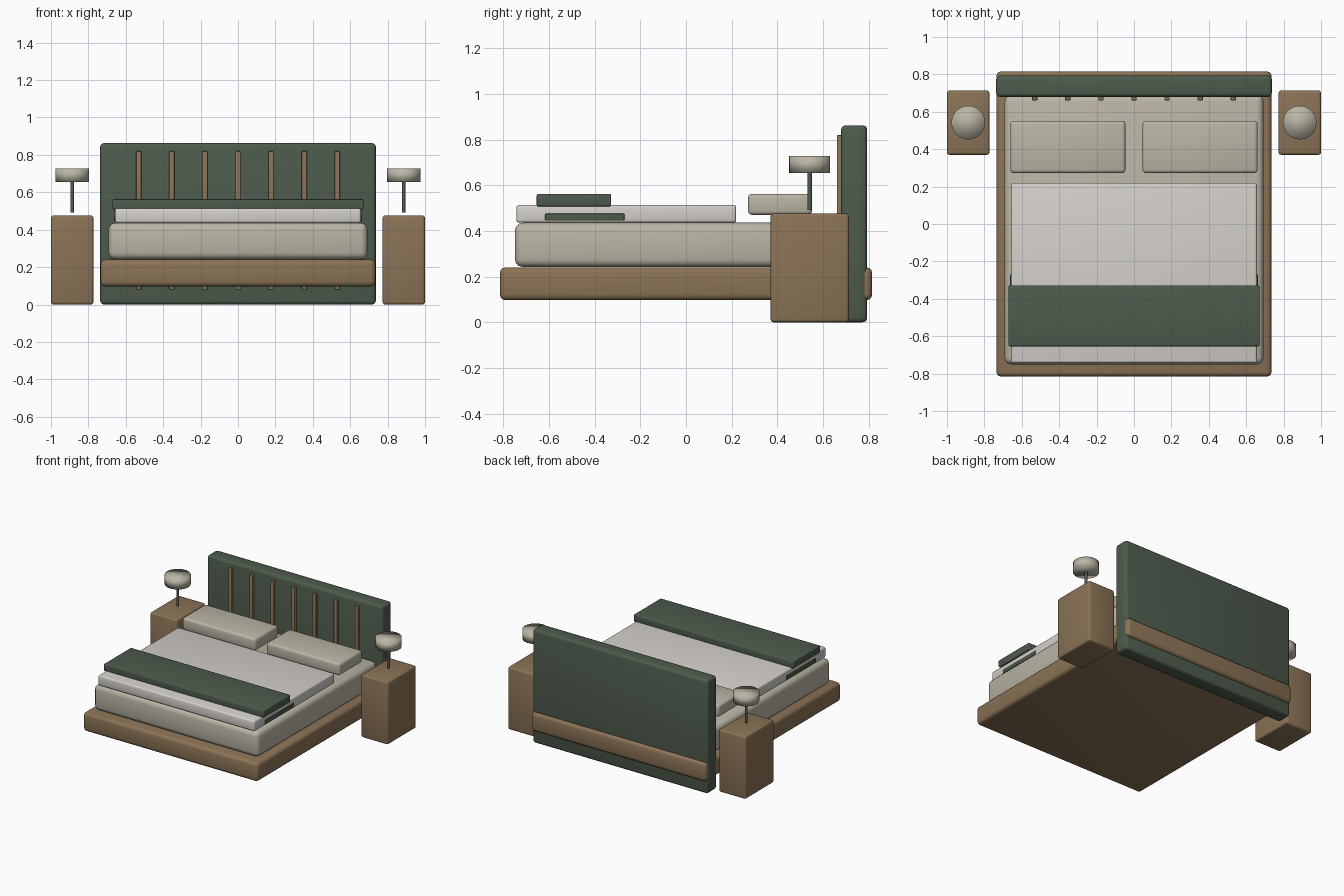
import bpy, bmesh, math
from mathutils import Matrix, Vector

if "Cube" in bpy.data.objects:
    bpy.data.objects.remove(bpy.data.objects["Cube"])


def material(name, rgb):
    lin = [(c / 255 / 12.92) if c < 10 else ((c / 255 + 0.055) / 1.055) ** 2.4 for c in rgb]
    m = bpy.data.materials.new(name)
    m.diffuse_color = (*lin, 1)
    m.use_nodes = True
    m.node_tree.nodes["Principled BSDF"].inputs["Base Color"].default_value = m.diffuse_color
    return m


WOOD = material("warm wood", (139, 115, 86))
GREEN = material("dark green fabric", (78, 91, 77))
CREAM = material("cream linen", (186, 181, 165))
WHITE = material("off white cotton", (212, 208, 203))


def finish(name, bm, mat, angle=45):
    me = bpy.data.meshes.new(name)
    bm.to_mesh(me)
    bm.free()
    ob = bpy.data.objects.new(name, me)
    bpy.context.collection.objects.link(ob)
    me.materials.append(mat)
    bpy.ops.object.select_all(action='DESELECT')
    ob.select_set(True)
    bpy.context.view_layer.objects.active = ob
    bpy.ops.object.shade_smooth_by_angle(angle=math.radians(angle))
    return ob


def box(name, x, y, z, mat, bevel=0.0):
    """Rounded box from (min, max) ranges."""
    bm = bmesh.new()
    bmesh.ops.create_cube(bm, size=1)
    for v in bm.verts:
        v.co = Vector([r[0] if c < 0 else r[1] for c, r in zip(v.co, (x, y, z))])
    if bevel:
        bmesh.ops.bevel(bm, geom=bm.edges[:], offset=bevel, segments=3,
                        profile=0.5, affect='EDGES')
    return finish(name, bm, mat)


def cylinder(name, x, y, z, r, mat, angle=45, sides=32):
    bm = bmesh.new()
    bmesh.ops.create_cone(bm, cap_ends=True, segments=sides, radius1=r, radius2=r,
                          depth=z[1] - z[0],
                          matrix=Matrix.Translation((x, y, (z[0] + z[1]) / 2)))
    return finish(name, bm, mat, angle)


# Platform and headboard
box("bed_frame", (-0.735, 0.735), (-0.816, 0.816), (0.097, 0.24), WOOD, 0.025)
box("headboard", (-0.737, 0.737), (0.68, 0.794), (0, 0.863), GREEN, 0.02)

# Vertical headboard slats
for i in range(7):
    x = (i - 3) * 0.177
    box(f"headboard_slat_{i + 1}", (x - 0.014, x + 0.014), (0.661, 0.69),
        (0.08, 0.82), WOOD, 0.004)

# Bedding
box("mattress", (-0.692, 0.692), (-0.75, 0.69), (0.242, 0.436), CREAM, 0.035)
box("duvet", (-0.657, 0.657), (-0.743, 0.22), (0.436, 0.514), WHITE, 0.012)
box("throw_blanket", (-0.671, 0.671), (-0.654, -0.328), (0.508, 0.563), GREEN, 0.007)
box("throw_fold", (-0.663, 0.663), (-0.617, -0.27), (0.445, 0.476), GREEN, 0.004)

# Mirrored pillows, nightstands and lamps
for side, s in (("left", -1), ("right", 1)):
    box(f"{side}_pillow", sorted((s * 0.046, s * 0.661)), (0.272, 0.552),
        (0.47, 0.563), CREAM, 0.018)
    box(f"{side}_nightstand", sorted((s * 0.773, s * 1.0)), (0.37, 0.714),
        (0, 0.476), WOOD, 0.014)
    cylinder(f"{side}_lamp_stem", s * 0.886, 0.542, (0.492, 0.67), 0.01, GREEN, sides=16)
    # Shade is smooth all over, caps included
    cylinder(f"{side}_lamp_shade", s * 0.886, 0.542, (0.655, 0.728), 0.09, CREAM, 180)
